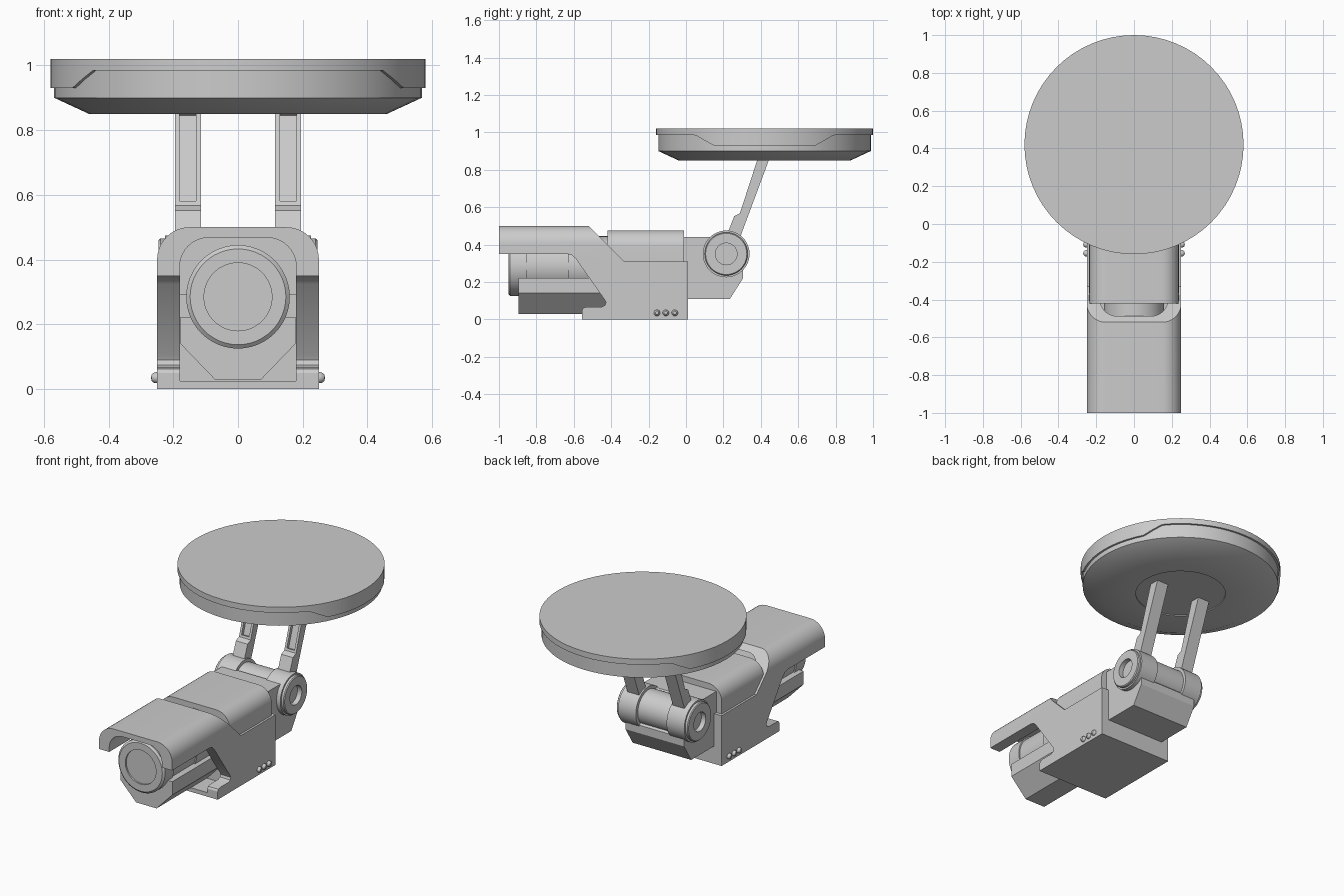
import bpy, bmesh, math
from mathutils import Vector

if "Cube" in bpy.data.objects:
    bpy.data.objects.remove(bpy.data.objects["Cube"])


def place(axis, u, v, d):
    """Map profile (u, v) and depth d to space, extruding along the axis."""
    return Vector((d, u, v)) if axis == 'x' else Vector((u, d, v))


def finish(name, bm, smooth=True):
    bmesh.ops.remove_doubles(bm, verts=bm.verts, dist=1e-5)
    bmesh.ops.recalc_face_normals(bm, faces=bm.faces)
    me = bpy.data.meshes.new(name)
    bm.to_mesh(me)
    bm.free()
    ob = bpy.data.objects.new(name, me)
    bpy.context.collection.objects.link(ob)
    if smooth:
        shade(ob)
    return ob


def shade(ob):
    bpy.ops.object.select_all(action='DESELECT')
    ob.select_set(True)
    bpy.context.view_layer.objects.active = ob
    bpy.ops.object.shade_smooth_by_angle(angle=math.radians(30))


def prism(name, axis, pts, a, b, groove=None):
    """Extrude a profile; groove = (edge index, inset, depth) sinks a side face."""
    bm = bmesh.new()
    lo = [bm.verts.new(place(axis, u, v, a)) for u, v in pts]
    hi = [bm.verts.new(place(axis, u, v, b)) for u, v in pts]
    n = len(pts)
    bm.faces.new(lo)
    bm.faces.new(hi[::-1])
    sides = [bm.faces.new((lo[i], hi[i], hi[(i + 1) % n], lo[(i + 1) % n]))
             for i in range(n)]
    bmesh.ops.recalc_face_normals(bm, faces=bm.faces)
    if groove:
        i, inset, depth = groove
        bmesh.ops.inset_region(bm, faces=[sides[i]], thickness=inset)
        bmesh.ops.translate(bm, verts=bmesh.ops.extrude_discrete_faces(
            bm, faces=[sides[i]])['faces'][0].verts[:], vec=depth)
    return finish(name, bm)


def lathe(name, axis, center, profile, n=48):
    """Revolve (radius, position) points around the x, y or z axis."""
    bm = bmesh.new()
    rings = []
    for r, h in profile:
        ring = []
        for i in range(n):
            t = 2 * math.pi * i / n
            u, v = center[0] + r * math.cos(t), center[1] + r * math.sin(t)
            co = Vector((u, v, h)) if axis == 'z' else place(axis, u, v, h)
            ring.append(bm.verts.new(co))
        rings.append(ring)
    for p, q in zip(rings, rings[1:]):
        for i in range(n):
            j = (i + 1) % n
            bm.faces.new((p[i], p[j], q[j], q[i]))
    return finish(name, bm)


def arch(w, z0, z1, r, n=10):
    """Front outline with two rounded top corners."""
    arc = [(w - r + r * math.cos(math.pi / 2 * i / n),
            z1 - r + r * math.sin(math.pi / 2 * i / n)) for i in range(n + 1)]
    return [(w, z0)] + arc + [(-x, z) for x, z in reversed(arc)] + [(-w, z0)]


def boolean(ob, cutter, op):
    cutter.hide_render = True
    m = ob.modifiers.new(op, 'BOOLEAN')
    m.operation, m.object, m.solver = op, cutter, 'EXACT'
    bpy.context.view_layer.objects.active = ob
    bpy.ops.object.modifier_apply(modifier=m.name)
    bpy.data.objects.remove(cutter)


# Housing: rounded arch trimmed to the side outline, then hollowed at the front
housing = prism('housing', 'y', arch(0.25, 0, 0.5, 0.1), -1, 0.01)
side = [(-1.1, 0.6), (-0.62, 0.6), (-0.52, 0.5), (-0.33, 0.31), (0.1, 0.31), (0.1, -0.1),
        (-0.555, -0.1), (-0.555, 0.05), (-0.548, 0.062), (-0.53, 0.067), (-0.45, 0.067),
        (-0.433, 0.075), (-0.428, 0.09), (-0.435, 0.105), (-0.59, 0.325),
        (-0.61, 0.343), (-0.635, 0.35), (-1.1, 0.35)]
boolean(housing, prism('side_cutter', 'x', side, -0.4, 0.4), 'INTERSECT')
boolean(housing, prism('cavity_cutter', 'y', arch(0.18, 0.025, 0.468, 0.09), -1.2, -0.4),
        'DIFFERENCE')
shade(housing)

# Rear deck under the hood's trailing edge
prism('rear_deck', 'y', arch(0.237, 0.29, 0.476, 0.09), -0.42, -0.01)

# Camera unit: chamfered tray, barrel and recessed lens
prism('camera_tray', 'y', [(0.07, 0.028), (0.178, 0.14), (0.178, 0.222),
                           (-0.178, 0.222), (-0.178, 0.14), (-0.07, 0.028)], -0.895, -0.39)
lathe('lens_barrel', 'y', (0, 0.285),
      [(0, -0.94), (0.105, -0.94), (0.105, -0.95), (0.148, -0.95), (0.16, -0.94),
       (0.16, -0.85), (0.152, -0.85), (0.152, -0.63), (0.16, -0.63), (0.16, -0.39), (0, -0.39)])

# Hinge block behind the housing, with the axle through it
prism('hinge_block', 'x', [(-0.02, 0.11), (0.235, 0.11), (0.305, 0.22), (0.305, 0.27),
                           (0.215, 0.36), (0.14, 0.44), (-0.02, 0.44)], -0.2, 0.2)
lathe('hinge_axle', 'x', (0.215, 0.35), [(0, -0.12), (0.106, -0.12), (0.106, 0.12), (0, 0.12)])

# Paired parts: hinge drums, arms and indicator studs
for s, label in ((1, 'right'), (-1, 'left')):
    drum = [(0, 0.215), (0.058, 0.215), (0.058, 0.245), (0.11, 0.245), (0.115, 0.24),
            (0.115, 0.226), (0.125, 0.226), (0.125, 0.105), (0, 0.105)]
    lathe('hinge_drum_' + label, 'x', (0.215, 0.35), [(r, s * h) for r, h in drum])
    prism('arm_' + label, 'x',
          [(0.19, 0.38), (0.258, 0.552), (0.288, 0.567), (0.385, 0.865), (0.448, 0.865),
           (0.26, 0.36)], s * 0.115, s * 0.195, (2, 0.02, Vector((0, 0.018, -0.006))))
    for k, y in enumerate((-0.155, -0.108, -0.06)):
        lathe(f'stud_{label}_{k + 1}', 'x', (y, 0.035),
              [(0, s * 0.269), (0.009, s * 0.267), (0.015, s * 0.261),
               (0.017, s * 0.254), (0.017, s * 0.245), (0, s * 0.245)], 16)

# Ceiling plate body with bevelled underside and shallow recess
lathe('mount_plate', 'z', (0, 0.42), [(0, 0.856), (0.26, 0.856), (0.26, 0.85), (0.46, 0.85),
                                      (0.568, 0.9), (0.568, 1.0), (0, 1.0)], 64)

# Rim cover whose lower edge steps up at the front and back
bm = bmesh.new()
N, rows = 64, []
for i in range(N):
    t = 2 * math.pi * i / N
    c, s = math.cos(t), math.sin(t)
    a = math.degrees(math.atan2(abs(s), abs(c)))
    low = 0.93 + 0.055 * min(1, max(0, (a - 28) / 11.5))
    rows.append([bm.verts.new((r * c, 0.42 + r * s, z))
                 for r, z in ((0.56, low), (0.58, low), (0.58, 1.02), (0.56, 0.99))])
for i in range(N):
    p, q = rows[i], rows[(i + 1) % N]
    for k in range(2):
        bm.faces.new((p[k], q[k], q[k + 1], p[k + 1]))
bm.faces.new([r[2] for r in rows])
bmesh.ops.delete(bm, geom=[r[3] for r in rows], context='VERTS')
finish('mount_rim', bm)
